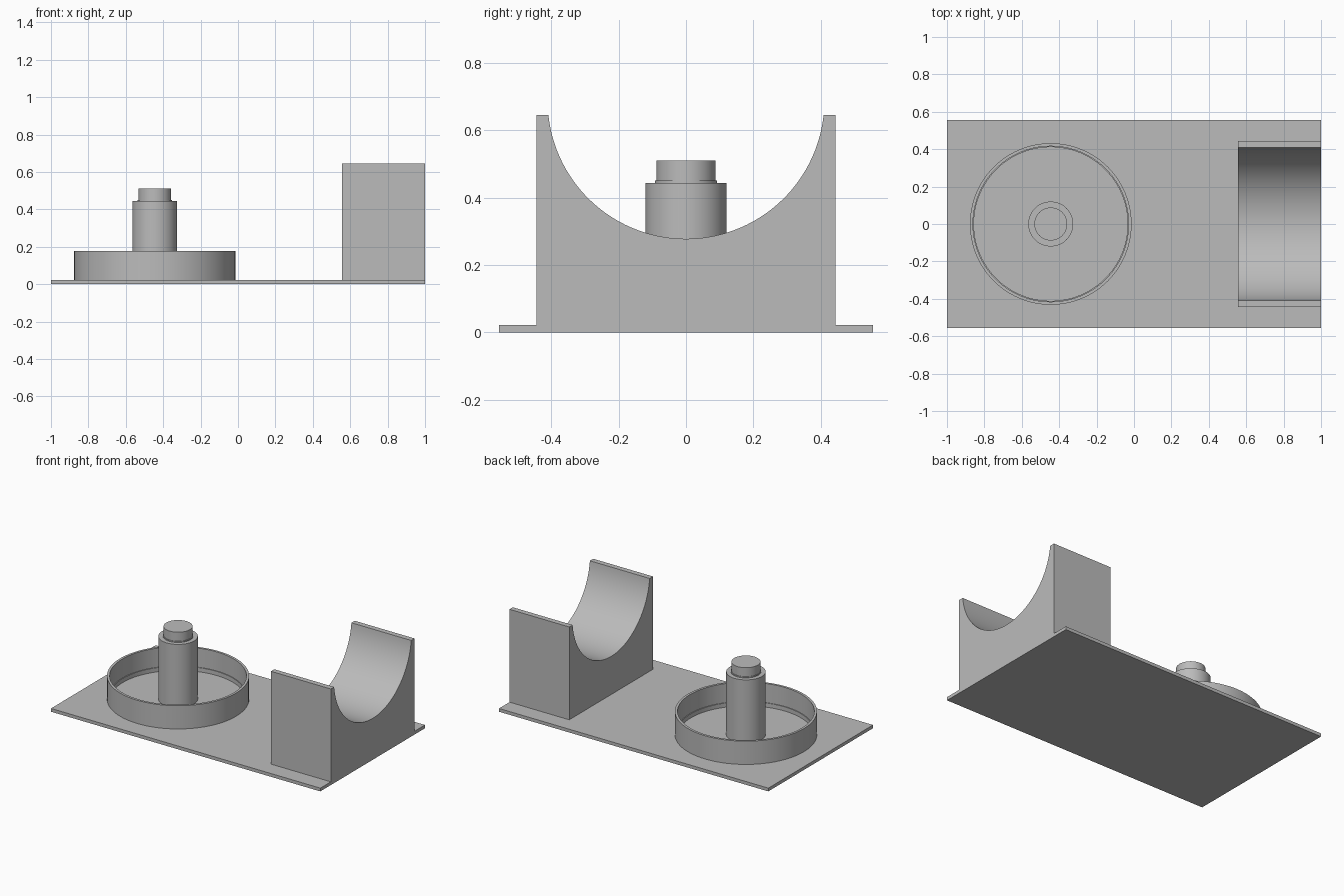
import bpy
import bmesh
import math

cube = bpy.data.objects.get("Cube")
if cube:
    bpy.data.objects.remove(cube, do_unlink=True)

grey = bpy.data.materials.new("mid grey")
grey.use_nodes = True
grey.diffuse_color = (0.5, 0.5, 0.5, 1)
grey.node_tree.nodes["Principled BSDF"].inputs["Base Color"].default_value = (0.5, 0.5, 0.5, 1)

PLATE_TOP = 0.022
POST_X = -0.445


def finish(name, bm):
    """Turn a bmesh into a shaded, coloured object."""
    bmesh.ops.remove_doubles(bm, verts=bm.verts, dist=0.0001)
    bmesh.ops.recalc_face_normals(bm, faces=bm.faces)
    mesh = bpy.data.meshes.new(name)
    bm.to_mesh(mesh)
    bm.free()
    mesh.materials.append(grey)
    obj = bpy.data.objects.new(name, mesh)
    bpy.context.collection.objects.link(obj)
    bpy.ops.object.select_all(action="DESELECT")
    obj.select_set(True)
    bpy.context.view_layer.objects.active = obj
    bpy.ops.object.shade_smooth_by_angle(angle=math.radians(30))
    return obj


def prism(name, outline, x0, x1):
    """Extrude a closed (y, z) outline along x."""
    bm = bmesh.new()
    face = bm.faces.new([bm.verts.new((x0, y, z)) for y, z in outline])
    grown = bmesh.ops.extrude_face_region(bm, geom=[face])["geom"]
    verts = [v for v in grown if isinstance(v, bmesh.types.BMVert)]
    bmesh.ops.translate(bm, verts=verts, vec=(x1 - x0, 0, 0))
    return finish(name, bm)


def lathe(name, profile, x, closed):
    """Spin an (r, z) profile about the vertical axis."""
    bm = bmesh.new()
    verts = [bm.verts.new((r, 0, z)) for r, z in profile]
    pairs = list(zip(verts, verts[1:]))
    if closed:
        pairs.append((verts[-1], verts[0]))
    edges = [bm.edges.new(p) for p in pairs]
    bmesh.ops.spin(bm, geom=verts + edges, cent=(0, 0, 0), axis=(0, 0, 1),
                   angle=math.tau, steps=96)
    obj = finish(name, bm)
    obj.location.x = x
    return obj


# Base plate
prism("base_plate", [(-0.555, 0), (0.555, 0), (0.555, PLATE_TOP), (-0.555, PLATE_TOP)], -1, 1)

# Cradle block with a round saddle
half, top, radius, centre = 0.444, 0.645, 0.411, 0.689
start = math.asin((top - centre) / radius)
saddle = []
for i in range(65):
    a = start + (-math.pi - 2 * start) * i / 64
    saddle.append((radius * math.cos(a), centre + radius * math.sin(a)))
prism("cradle", [(-half, PLATE_TOP), (half, PLATE_TOP), (half, top)] + saddle + [(-half, top)],
      0.556, 1)

# Ring wall with a slim step at its inner foot
lathe("ring_wall", [(0.432, PLATE_TOP), (0.432, 0.178), (0.416, 0.178),
                    (0.416, 0.05), (0.411, 0.05), (0.411, PLATE_TOP)], POST_X, True)

# Central post with a stepped pin on top
lathe("centre_post", [(0, PLATE_TOP), (0.12, PLATE_TOP), (0.12, 0.444), (0.092, 0.444),
                      (0.092, 0.451), (0.088, 0.451), (0.088, 0.511), (0, 0.511)], POST_X, False)
